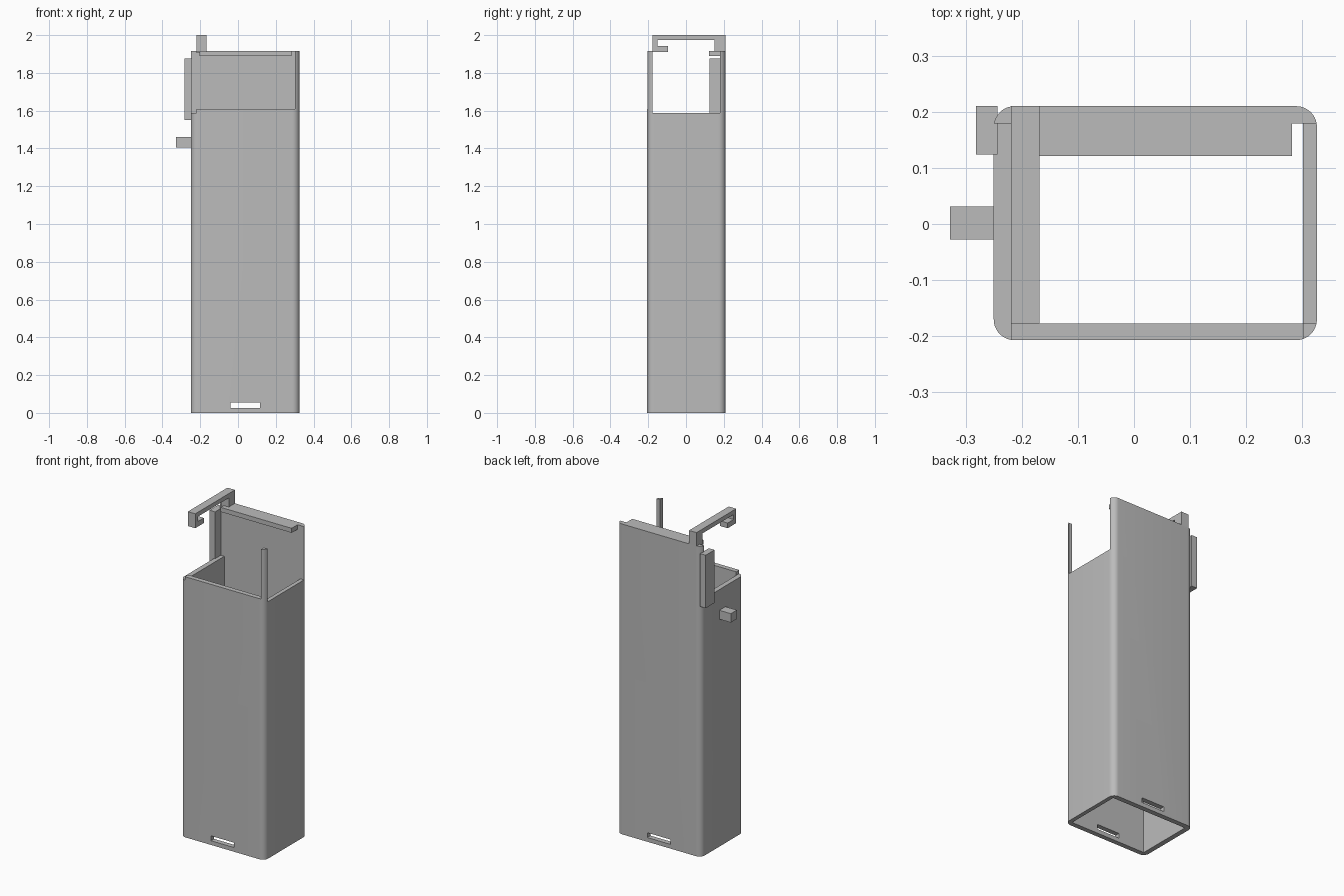
import bpy, bmesh, math

cube = bpy.data.objects.get("Cube")
if cube:
    bpy.data.objects.remove(cube, do_unlink=True)

grey = bpy.data.materials.new("plain grey")
grey.use_nodes = True
colour = (0.5, 0.5, 0.5, 1)
grey.diffuse_color = colour
grey.node_tree.nodes["Principled BSDF"].inputs["Base Color"].default_value = colour


def prism(name, outline, axis, lo, hi):
    """Extrude a 2D outline along x, y or z."""
    def place(a, b, c):
        return {"x": (c, a, b), "y": (a, c, b), "z": (a, b, c)}[axis]
    bm = bmesh.new()
    base = bm.faces.new([bm.verts.new(place(a, b, lo)) for a, b in outline])
    ext = bmesh.ops.extrude_face_region(bm, geom=[base])["geom"]
    offset = place(0, 0, hi - lo)
    bmesh.ops.translate(bm, vec=offset,
                        verts=[v for v in ext if isinstance(v, bmesh.types.BMVert)])
    bmesh.ops.recalc_face_normals(bm, faces=bm.faces)
    mesh = bpy.data.meshes.new(name)
    bm.to_mesh(mesh)
    bm.free()
    mesh.materials.append(grey)
    obj = bpy.data.objects.new(name, mesh)
    bpy.context.collection.objects.link(obj)
    return obj


def box(name, x, y, z):
    return prism(name, [(x[0], y[0]), (x[1], y[0]), (x[1], y[1]), (x[0], y[1])],
                 "z", z[0], z[1])


def rounded(x0, x1, y0, y1, r, steps=10):
    centres = [(x1 - r, y1 - r), (x0 + r, y1 - r), (x0 + r, y0 + r), (x1 - r, y0 + r)]
    return [(cx + r * math.cos(a), cy + r * math.sin(a))
            for q, (cx, cy) in enumerate(centres)
            for a in [math.pi / 2 * (q + i / steps) for i in range(steps + 1)]]


def cut(target, cutter):
    cutter.hide_render = True
    mod = target.modifiers.new("cut", "BOOLEAN")
    mod.operation = "DIFFERENCE"
    mod.solver = "EXACT"
    mod.object = cutter
    bpy.context.view_layer.objects.active = target
    bpy.ops.object.modifier_apply(modifier=mod.name)
    bpy.data.objects.remove(cutter, do_unlink=True)


# Open tube with rounded outer corners
X0, X1, Y0, Y1 = -0.25, 0.326, -0.207, 0.21
IX0, IX1, IY0, IY1 = -0.219, 0.301, -0.177, 0.179
TOP = 1.917
tube = prism("tube_body", rounded(X0, X1, Y0, Y1, 0.037), "z", 0, TOP)
cut(tube, box("bore", (IX0, IX1), (IY0, IY1), (-1, 3)))

# Lowered front and sides, leaving the back wall and a corner post
cut(tube, box("front_cutter", (-1, IX1), (-1, 0), (1.61, 3)))
cut(tube, box("side_cutter", (-1, 1), (IY0, IY1), (1.588, 3)))
cut(tube, box("corner_cutter", (-1, IX0), (-1, 0), (1.588, 3)))

# Slot through front and back near the bottom
cut(tube, box("slot_cutter", (-0.04, 0.117), (-1, 1), (0.026, 0.056)))

bpy.ops.object.select_all(action="DESELECT")
tube.select_set(True)
bpy.context.view_layer.objects.active = tube
bpy.ops.object.shade_smooth_by_angle(angle=math.radians(30))

# Rail along the inside top of the back wall
box("back_rail", (-0.203, 0.282), (0.121, IY1), (1.889, TOP))

# Block at the back corner and peg on the side wall
box("corner_block", (-0.282, -0.243), (0.124, Y1), (1.55, 1.877))
box("side_peg", (-0.328, X0 + 0.01), (-0.028, 0.031), (1.405, 1.46))

# Hooked arm reaching forward from the back wall
hook = [(0.15, 1.905), (Y1, 1.905), (Y1, 2.0), (-0.177, 2.0), (-0.177, 1.911),
        (-0.094, 1.911), (-0.094, 1.943), (-0.152, 1.943), (-0.152, 1.973), (0.15, 1.973)]
prism("hook_arm", hook, "x", -0.219, -0.168)
